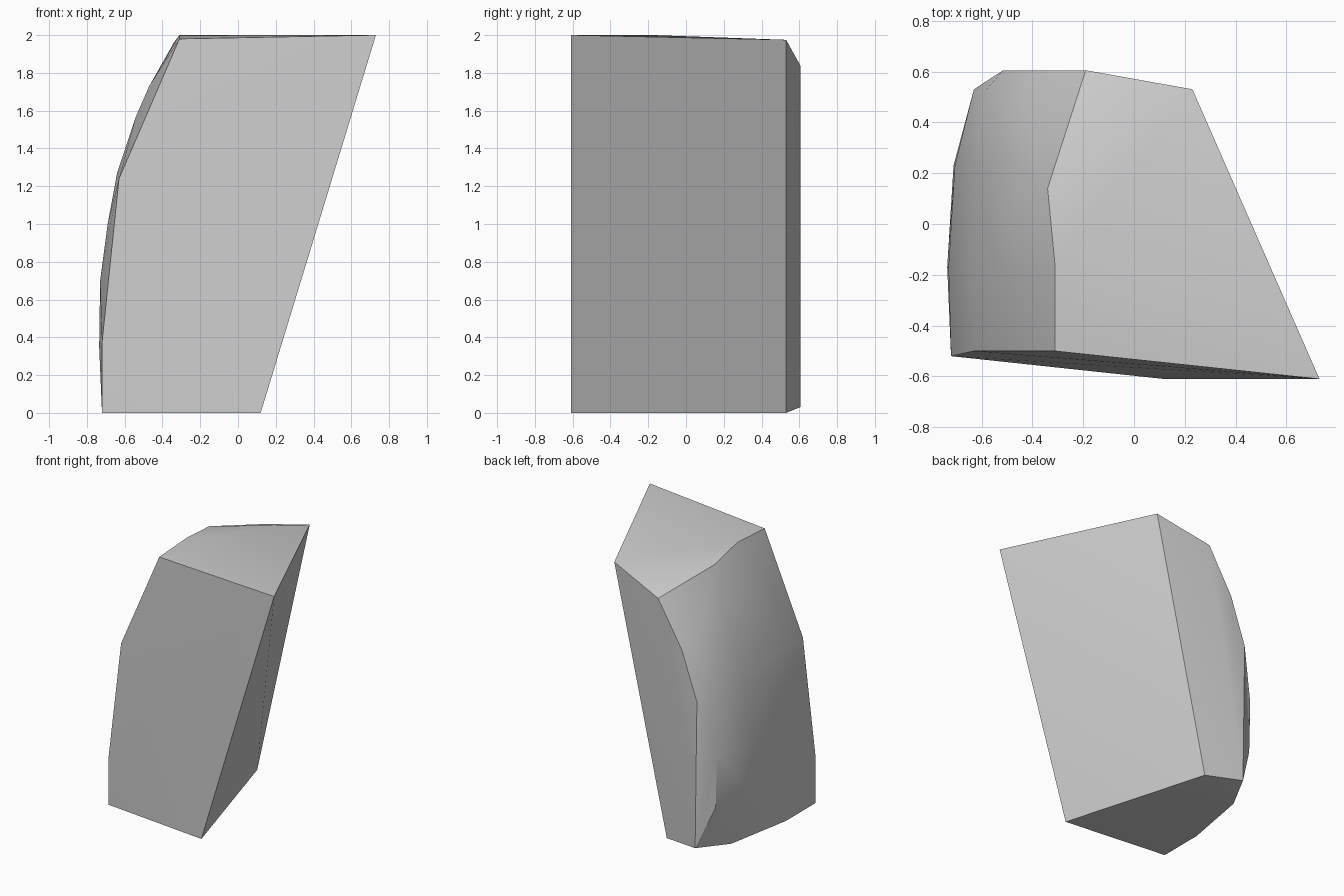
import bpy
import bmesh
import math

# Remove only the default cube
default_cube = bpy.data.objects.get("Cube")
if default_cube:
    bpy.data.objects.remove(default_cube, do_unlink=True)


def make_material(name, colour):
    material = bpy.data.materials.new(name)
    material.use_nodes = True
    material.diffuse_color = colour
    for node in material.node_tree.nodes:
        if node.type == "BSDF_PRINCIPLED":
            node.inputs["Base Color"].default_value = colour
    return material


def profile(y, *outline):
    """Points of one vertical outline, given as (x, z) at a fixed depth."""
    return [(x, y, z) for x, z in outline]


def build_shard(name, points, material):
    """Wrap the outlines in a faceted skin and merge its flat areas."""
    shard_mesh = bmesh.new()
    for point in points:
        shard_mesh.verts.new(point)
    hull = bmesh.ops.convex_hull(shard_mesh, input=list(shard_mesh.verts))
    unused = {item for item in hull["geom_interior"] + hull["geom_unused"]
              if isinstance(item, bmesh.types.BMVert)}
    bmesh.ops.delete(shard_mesh, geom=list(unused), context="VERTS")
    bmesh.ops.dissolve_limit(shard_mesh, angle_limit=math.radians(1),
                             verts=list(shard_mesh.verts), edges=list(shard_mesh.edges))
    bmesh.ops.recalc_face_normals(shard_mesh, faces=list(shard_mesh.faces))
    mesh = bpy.data.meshes.new(name)
    shard_mesh.to_mesh(mesh)
    shard_mesh.free()
    mesh.materials.append(material)
    shard = bpy.data.objects.new(name, mesh)
    bpy.context.collection.objects.link(shard)
    return shard


# Flat cut at the front and the slanted cut on the left
front_cut = profile(-.61, (.73, 2), (.12, 0))
front_rim = profile(-.5, (-.31, 1.98), (-.63, 1.24))
front_foot = profile(-.52, (-.72, .37), (-.72, 0))
slanted_cut = profile(.53, (.23, 1.975), (-.21, 0))

# Rounded outer skin, from the front towards the back
outer_bulge = profile(-.17, (-.31, 2), (-.47, 1.73), (-.54, 1.57), (-.64, 1.27),
                      (-.69, 1), (-.73, .7), (-.735, .35), (-.72, 0))
rear_bulge = profile(.23, (-.46, 1.7), (-.63, 1.2), (-.705, .75), (-.71, .35))
rear_shoulder = profile(.53, (-.43, 1.55), (-.58, 1.17), (-.63, .75), (-.62, .34))
top_rim = profile(.14, (-.34, 1.96))
base_rim = profile(.35, (-.626, 0))

# Narrow rear strip
rear_strip = profile(.605, (-.19, 1.84), (-.39, 1.5), (-.515, 1.14), (-.5, .03))

stone = make_material("stone_grey", (0.6, 0.6, 0.6, 1))
shard = build_shard(
    "stone_shard",
    front_cut + front_rim + front_foot + slanted_cut + outer_bulge
    + rear_bulge + rear_shoulder + top_rim + base_rim + rear_strip,
    stone,
)

# Smooth the rounded skin and keep the broken edges crisp
bpy.ops.object.select_all(action="DESELECT")
shard.select_set(True)
bpy.context.view_layer.objects.active = shard
bpy.ops.object.shade_smooth_by_angle(angle=math.radians(30))
